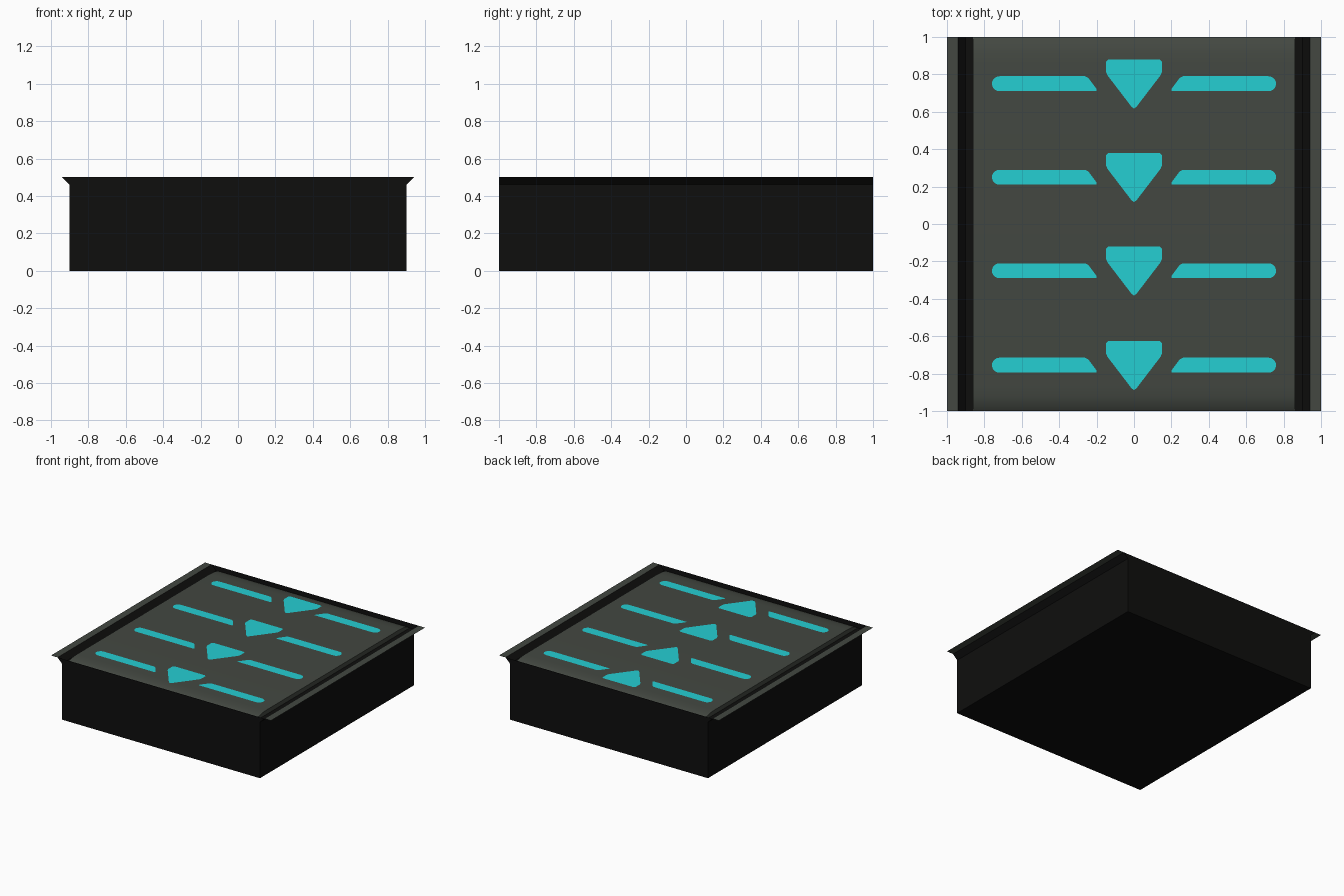
import bpy, bmesh, math

if "Cube" in bpy.data.objects:
    bpy.data.objects.remove(bpy.data.objects["Cube"])


def material(name, rgb):
    m = bpy.data.materials.new(name)
    m.diffuse_color = (*rgb, 1)
    m.use_nodes = True
    m.node_tree.nodes["Principled BSDF"].inputs["Base Color"].default_value = m.diffuse_color
    return m


BLACK = material("black casing", (0.0045, 0.0045, 0.0043))
GREY = material("belt grey", (0.056, 0.064, 0.053))
CYAN = material("cyan marking", (0.018, 0.62, 0.65))


def build(name, polys, mat):
    """Make one object from a list of polygons (lists of 3D points)."""
    bm = bmesh.new()
    for p in polys:
        bm.faces.new([bm.verts.new(c) for c in p])
    bmesh.ops.remove_doubles(bm, verts=bm.verts, dist=1e-5)
    me = bpy.data.meshes.new(name)
    bm.to_mesh(me)
    bm.free()
    me.materials.append(mat)
    ob = bpy.data.objects.new(name, me)
    bpy.context.collection.objects.link(ob)
    return ob


def strip(a, b):
    """Quad running the full length in y between two (x, z) points."""
    return [(a[0], -1, a[1]), (b[0], -1, b[1]), (b[0], 1, b[1]), (a[0], 1, a[1])]


# Casing: bottom, side walls with flared rims, end plates
outline = [(0.94, 0.5), (0.9, 0.46), (0.9, 0), (-0.9, 0), (-0.9, 0.46), (-0.94, 0.5)]
walls = [strip(b, a) for a, b in zip(outline, outline[1:])]
walls = [list(reversed(w)) for w in walls]
ends = [[(x, -1, z) for x, z in reversed(outline)], [(x, 1, z) for x, z in outline]]
build("casing", walls + ends, BLACK)

# Gutters beside the belt
for side, label in ((-1, "left"), (1, "right")):
    x0, x1 = sorted((side * 0.86, side * 0.9))
    build(label + "_gutter", [strip((x0, 0.46), (x1, 0.46))], BLACK)

    # Paper-thin flat flanges on the rims
    x0, x1 = sorted((side * 0.94, side * 1.0))
    build(label + "_flange", [strip((x0, 0.5), (x1, 0.5))], GREY)

# Belt: flat run that dips at both ends, with closed sides
half = [(0.86, 0.496), (0.92, 0.492), (0.97, 0.48), (1.0, 0.46)]
path = [(-y, z) for y, z in reversed(half)] + half
W = 0.86
top = [[(-W, a[0], a[1]), (W, a[0], a[1]), (W, b[0], b[1]), (-W, b[0], b[1])]
       for a, b in zip(path, path[1:])]
sides = [[(W, y, z) for y, z in path], [(-W, y, z) for y, z in path]]
sides[0].reverse()
sides[0] = list(reversed(sides[0]))
sides[0].reverse()
belt = build("belt", top + sides, GREY)
bm = bmesh.new()
bm.from_mesh(belt.data)
for f in bm.faces:
    f.normal_update()
    if abs(f.normal.x) > 0.9 and f.normal.x * f.calc_center_median().x < 0:
        f.normal_flip()
    f.smooth = abs(f.normal.x) < 0.9
for e in bm.edges:
    e.smooth = not any(abs(f.normal.x) > 0.9 for f in e.link_faces)
bm.to_mesh(belt.data)
bm.free()

# Markings: four rows of an arrow between two bars
Z = 0.4985
arrow_half = [(0.012, -0.125), (0.142, 0.045), (0.15, 0.065), (0.15, 0.118), (0.138, 0.13)]
arrow = arrow_half + [(-x, y) for x, y in reversed(arrow_half)] + [(0, -0.132)]
cap = [(0.72 + 0.04 * math.cos(t), 0.04 * math.sin(t))
       for t in (math.radians(-90 + 22.5 * i) for i in range(9))]
bar = [(0.2, -0.04)] + cap + [(0.262, 0.04), (0.245, 0.032), (0.2, -0.028)]

for row, y0 in enumerate((0.75, 0.25, -0.25, -0.755), 1):
    build(f"arrow_{row}", [[(x, y + y0, Z) for x, y in arrow]], CYAN)
    build(f"right_bar_{row}", [[(x, y + y0, Z) for x, y in bar]], CYAN)
    build(f"left_bar_{row}", [[(-x, y + y0, Z) for x, y in reversed(bar)]], CYAN)
